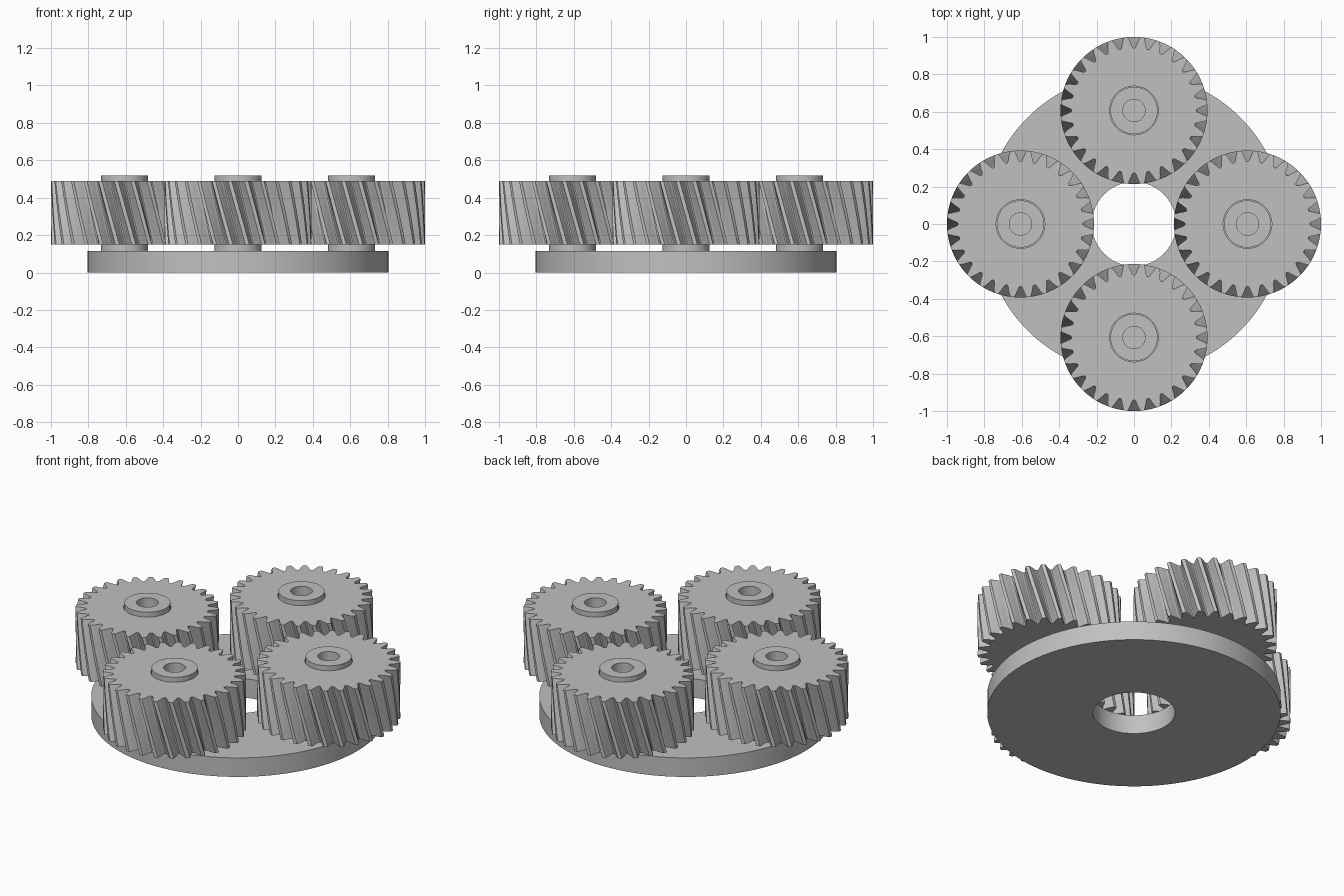
import bpy
import bmesh
from math import pi, cos, sin, radians

cube = bpy.data.objects.get("Cube")
if cube:
    bpy.data.objects.remove(cube, do_unlink=True)

TEETH = 28
TIP = 0.393
MODULE = 2 * TIP / (TEETH + 2)
PITCH = MODULE * TEETH / 2
ROOT = PITCH - 1.25 * MODULE
GEAR_BOTTOM, GEAR_TOP = 0.15, 0.49
TWIST = -0.24
SLICES = 10
ORBIT = 0.607
CARRIER_TOP = 0.115

steel = bpy.data.materials.new("steel grey")
steel.use_nodes = True
grey = (0.53, 0.53, 0.53, 1)
steel.diffuse_color = grey
steel.node_tree.nodes["Principled BSDF"].inputs["Base Color"].default_value = grey


def loft(name, rings):
    """Join equal-sized rings of points into a closed tubular solid."""
    bm = bmesh.new()
    loops = [[bm.verts.new(p) for p in ring] for ring in rings]
    for a, b in zip(loops, loops[1:] + loops[:1]):
        for i in range(len(a)):
            j = (i + 1) % len(a)
            bm.faces.new((a[i], a[j], b[j], b[i]))
    bmesh.ops.recalc_face_normals(bm, faces=bm.faces)
    mesh = bpy.data.meshes.new(name)
    bm.to_mesh(mesh)
    bm.free()
    mesh.materials.append(steel)
    obj = bpy.data.objects.new(name, mesh)
    bpy.context.collection.objects.link(obj)
    bpy.ops.object.select_all(action="DESELECT")
    obj.select_set(True)
    bpy.context.view_layer.objects.active = obj
    bpy.ops.object.shade_smooth_by_angle(angle=radians(30))
    return obj


def circle(radius, z, count):
    return [(radius * cos(2 * pi * i / count), radius * sin(2 * pi * i / count), z)
            for i in range(count)]


def tube(name, inner, outer, bottom, top, count):
    return loft(name, [circle(r, z, count) for r, z in
                       ((inner, bottom), (outer, bottom), (outer, top), (inner, top))])


# Half a tooth gap: fraction of the pitch from the gap centre, and radius
half_gap = [(0.05, ROOT), (0.12, ROOT + 0.2 * MODULE), (0.17, ROOT + 0.6 * MODULE),
            (0.25, PITCH), (0.32, PITCH + 0.55 * MODULE), (0.385, TIP)]
tooth = [(0, ROOT)] + half_gap + [(0.5, TIP)] + [(1 - f, r) for f, r in reversed(half_gap)]


def gear_section(z, turn):
    points = []
    for n in range(TEETH):
        for f, r in tooth:
            a = 2 * pi * (n + f) / TEETH + turn
            points.append((r * cos(a), r * sin(a), z))
    return points


# Helical gear: bore, bottom face, twisted flanks, top face
def helical_gear(name):
    count = TEETH * len(tooth)
    rings = [circle(0.13, GEAR_BOTTOM, count)]
    for s in range(SLICES + 1):
        t = s / SLICES
        z = GEAR_BOTTOM + t * (GEAR_TOP - GEAR_BOTTOM)
        rings.append(gear_section(z, TWIST * (t - 1)))
    rings.append(circle(0.13, GEAR_TOP, count))
    return loft(name, rings)


# Carrier ring
tube("carrier_ring", 0.225, 0.805, 0, CARRIER_TOP, 128)

# Four gears on hollow pins
for i, side in enumerate(("left", "back", "right", "front")):
    angle = i * pi / 2
    for part in (helical_gear(side + "_gear"),
                 tube(side + "_hollow_pin", 0.06, 0.126, CARRIER_TOP - 0.002, 0.518, 64)):
        part.location = (ORBIT * cos(angle), ORBIT * sin(angle), 0)
        part.rotation_euler.z = angle
